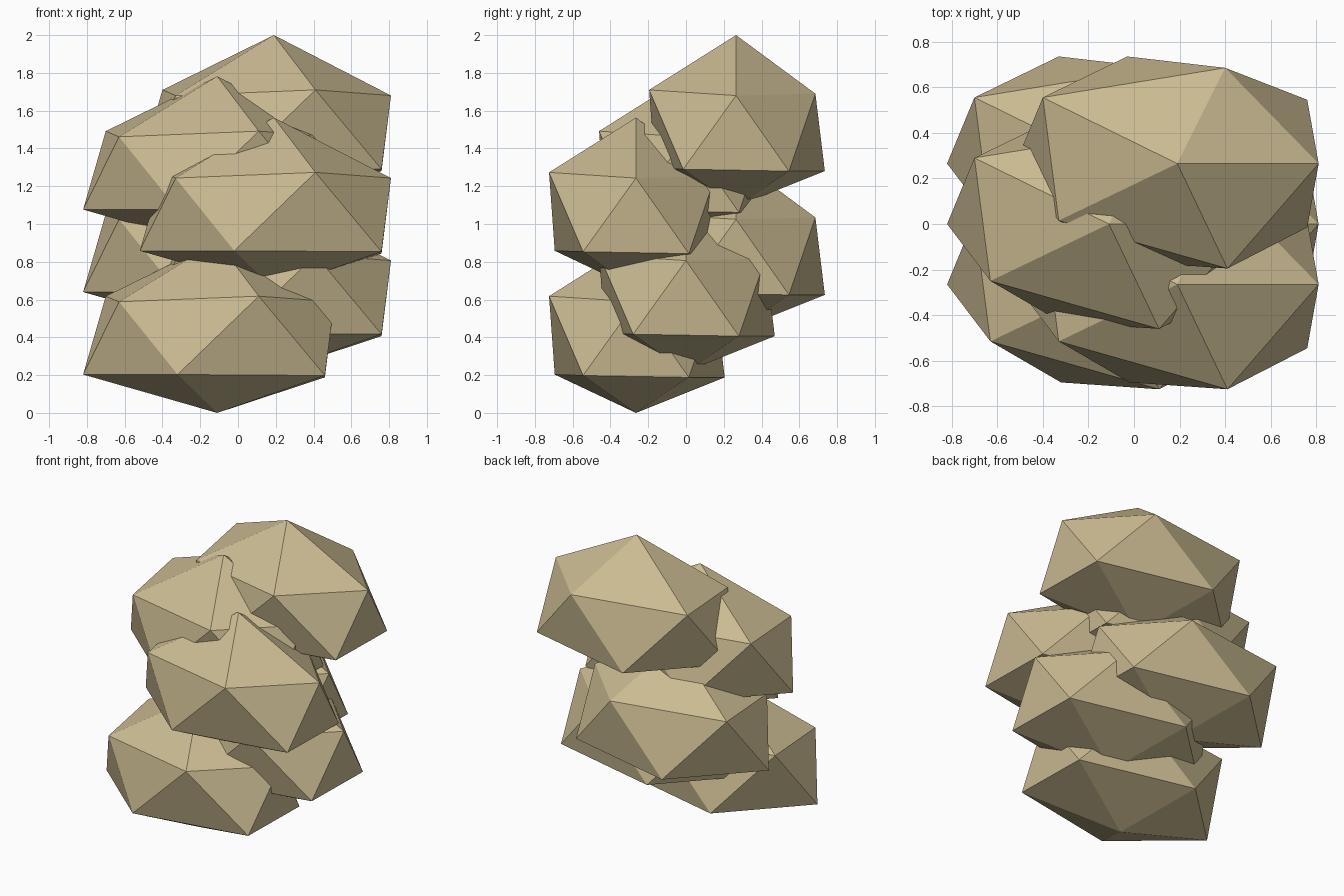
import bpy
import bmesh
from mathutils import Vector

if "Cube" in bpy.data.objects:
    bpy.data.objects.remove(bpy.data.objects["Cube"], do_unlink=True)

# Single flat sandy colour
sand = bpy.data.materials.new("sand")
sand.use_nodes = True
SAND = (0.60, 0.50, 0.29, 1.0)
sand.diffuse_color = SAND
shader = sand.node_tree.nodes["Principled BSDF"]
shader.inputs["Base Color"].default_value = SAND
shader.inputs["Roughness"].default_value = 0.9

# Uneven twenty-sided clump, measured from its top point
TOP = [(0, 0, 0)]
UPPER_RING = [(0.62, 0, -0.32), (0.21, 0.42, -0.31), (-0.59, 0.29, -0.29),
              (-0.52, -0.25, -0.32), (0.22, -0.46, -0.29)]
LOWER_RING = [(0.57, 0.28, -0.72), (-0.22, 0.47, -0.72), (-0.71, 0, -0.705),
              (-0.21, -0.43, -0.705), (0.57, -0.28, -0.71)]
BOTTOM = [(0, 0, -0.908)]


def make_clump_mesh():
    bm = bmesh.new()
    for point in TOP + UPPER_RING + LOWER_RING + BOTTOM:
        bm.verts.new(point)
    bmesh.ops.convex_hull(bm, input=bm.verts[:])
    bmesh.ops.recalc_face_normals(bm, faces=bm.faces[:])
    mesh = bpy.data.meshes.new("clump")
    bm.to_mesh(mesh)
    bm.free()
    mesh.materials.append(sand)
    return mesh


# Six clumps stacked upwards, stepping side to side and front to back
clump = make_clump_mesh()
for i in range(6):
    obj = bpy.data.objects.new(f"clump_{i + 1}", clump)
    obj.location = Vector((0.19 if i % 2 else -0.11,
                           (i % 3 - 1) * 0.265,
                           0.908 + i * 0.2184))
    bpy.context.collection.objects.link(obj)
